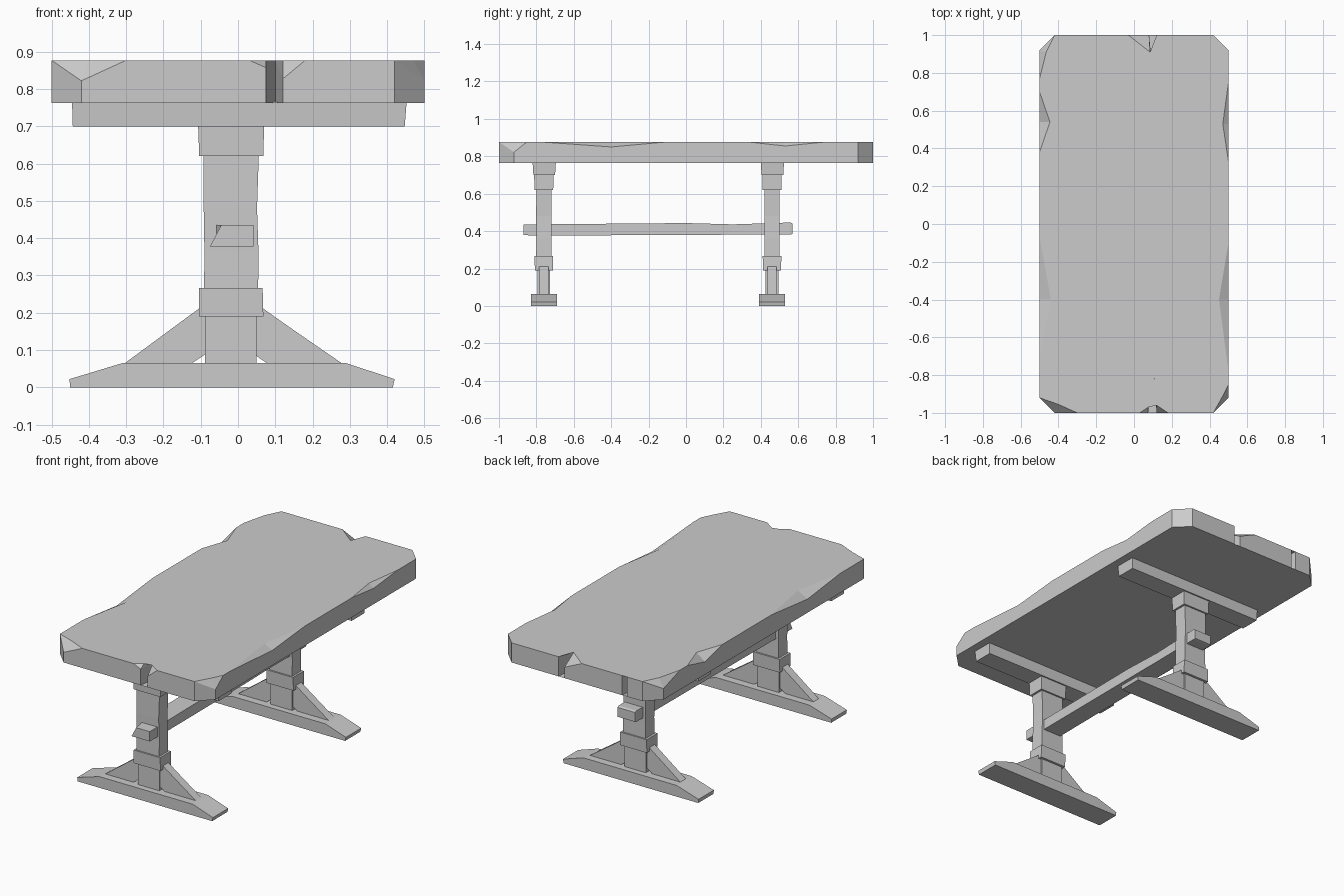
import bpy
import bmesh

if "Cube" in bpy.data.objects:
    bpy.data.objects.remove(bpy.data.objects["Cube"])

# One plain stone-grey material
grey = bpy.data.materials.new("weathered grey")
grey.use_nodes = True
colour = (0.6, 0.6, 0.6, 1)
grey.diffuse_color = colour
grey.node_tree.nodes["Principled BSDF"].inputs["Base Color"].default_value = colour


def make_object(name, bm):
    bmesh.ops.remove_doubles(bm, verts=bm.verts, dist=0.0005)
    bmesh.ops.recalc_face_normals(bm, faces=bm.faces)
    mesh = bpy.data.meshes.new(name)
    bm.to_mesh(mesh)
    bm.free()
    mesh.materials.append(grey)
    obj = bpy.data.objects.new(name, mesh)
    bpy.context.collection.objects.link(obj)
    return obj


def loft(name, rings):
    """Skin a stack of closed rings and cap both ends."""
    bm = bmesh.new()
    loops = [[bm.verts.new(p) for p in ring] for ring in rings]
    for low, high in zip(loops, loops[1:]):
        for i in range(len(low)):
            j = (i + 1) % len(low)
            bm.faces.new((low[i], low[j], high[j], high[i]))
    caps = [bm.faces.new(loops[0]), bm.faces.new(loops[-1])]
    bmesh.ops.triangulate(bm, faces=[f for f in caps if len(f.verts) > 4])
    return make_object(name, bm)


def post(name, y, sections):
    """Upright timber from (z, left x, right x, half depth) sections."""
    return loft(name, [[(a, y - d, z), (b, y - d, z), (b, y + d, z), (a, y + d, z)]
                       for z, a, b, d in sections])


def board(name, y, depth, profile):
    """Extrude an x-z profile along y."""
    return loft(name, [[(x, y + s * depth, z) for x, z in profile] for s in (-1, 1)])


# Table top: outline points, chipped ones add (drop, inset x, inset y)
outline = [
    (-.42, -1, .055, .02, .045), (-.3, -1), (.03, -1),
    (.075, -1, .02, 0, .03), (.1, -.74), (.12, -1, .05, 0, .04), (.18, -1),
    (.42, -1), (.5, -.92, .055, -.03, .01), (.5, -.85),
    (.5, -.78), (.5, -.4, .027, -.05, 0), (.5, -.1),
    (.5, .33), (.5, .53, .022, -.03, 0), (.5, .75),
    (.5, .92), (.42, 1),
    (.12, 1), (.1, .78), (.08, 1, .05, .005, -.09), (-.03, 1),
    (-.29, 1), (-.305, .82), (-.32, 1),
    (-.42, 1), (-.5, .92, .05, .035, -.01), (-.5, .77),
    (-.5, .7), (-.5, .54, .04, .055, 0), (-.5, .38),
    (-.5, -.07), (-.5, -.4, .035, .06, 0), (-.5, -.7), (-.5, -.92),
]
points = [p if len(p) > 2 else p + (0, 0, 0) for p in outline]
BOTTOM, TOP = .763, .877
loft("table_top", [
    [(x, y, BOTTOM) for x, y, *_ in points],
    [(x, y, TOP - drop) for x, y, drop, *_ in points],
    [(x + dx, y + dy, TOP) for x, y, _, dx, dy in points],
])

# Two matching trestles
for side, y in (("front", -.76), ("back", .46)):
    board(side + "_foot", y, .07, [(-.45, 0), (.415, 0), (.42, .022), (.29, .065),
                                   (-.31, .065), (-.452, .022)])
    post(side + "_lower_post", y, [(.06, -.088, .05, .034), (.2, -.088, .05, .034)])
    post(side + "_lower_collar", y, [(.19, -.104, .068, .048), (.267, -.104, .066, .05)])
    post(side + "_post", y, [(.26, -.091, .054, .041), (.36, -.09, .055, .04),
                             (.48, -.092, .051, .041), (.63, -.092, .056, .04)])
    post(side + "_upper_collar", y, [(.62, -.104, .068, .05), (.705, -.107, .07, .052)])
    post(side + "_top_rail", y + .002, [(.7, -.443, .447, .058), (.765, -.445, .452, .062)])

    # Diagonal braces, with a small gap in the inner corner
    board(side + "_right_brace", y, .025, [(-.31, .06), (-.13, .06), (-.086, .09),
                                           (-.086, .225)])
    board(side + "_left_brace", y, .025, [(.285, .06), (.14, .16), (.048, .225),
                                          (.048, .085), (.085, .06)])

# Long stretcher passing through both posts, slightly uneven
stations = [(-.87, -.075, .042, .378, .435), (-.7, -.075, .042, .377, .437),
            (0, -.072, .042, .379, .443), (.25, -.073, .04, .381, .436),
            (.56, -.073, .042, .382, .446), (.57, -.07, .04, .385, .44)]
loft("stretcher", [[(a, y, low), (b, y, low), (b, y, high), (a + .03, y, high)]
                   if y < -.8 else [(a, y, low), (b, y, low), (b, y, high), (a, y, high)]
                   for y, a, b, low, high in stations])
